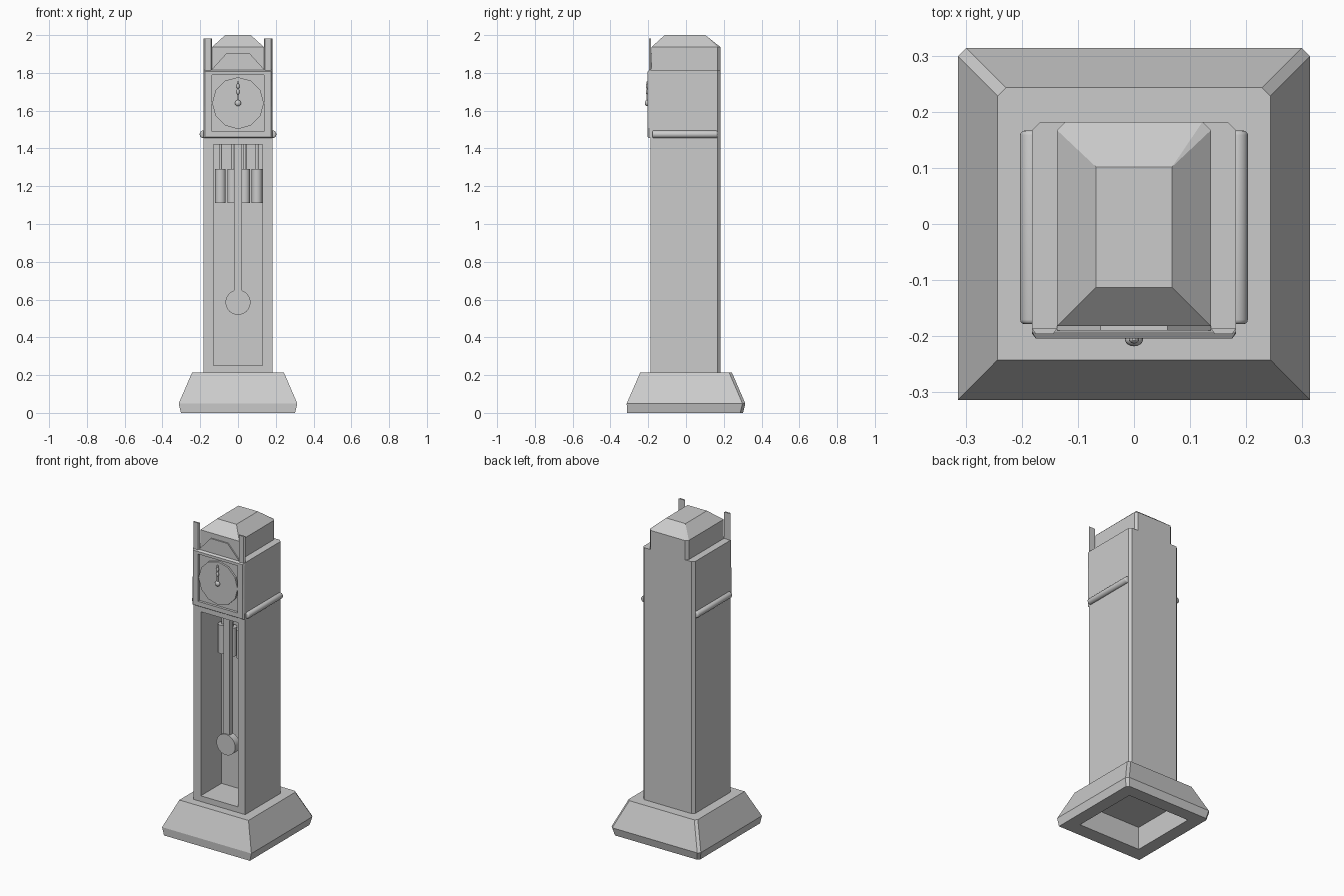
import bpy, bmesh
from math import pi
from mathutils import Matrix, Vector

cube = bpy.data.objects.get("Cube")
if cube:
    bpy.data.objects.remove(cube, do_unlink=True)

grey = bpy.data.materials.new("plain grey")
grey.use_nodes = True
grey.diffuse_color = (0.6, 0.6, 0.6, 1)
grey.node_tree.nodes["Principled BSDF"].inputs["Base Color"].default_value = (0.6, 0.6, 0.6, 1)


def finish(name, bm):
    bmesh.ops.recalc_face_normals(bm, faces=bm.faces)
    mesh = bpy.data.meshes.new(name)
    bm.to_mesh(mesh)
    bm.free()
    mesh.materials.append(grey)
    obj = bpy.data.objects.new(name, mesh)
    bpy.context.collection.objects.link(obj)
    return obj


def hull(name, points):
    bm = bmesh.new()
    for p in points:
        bm.verts.new(p)
    bmesh.ops.convex_hull(bm, input=bm.verts)
    bmesh.ops.dissolve_limit(bm, angle_limit=0.01, verts=bm.verts, edges=bm.edges)
    return finish(name, bm)


def section(z, half, front, back, cut=0.0):
    """Rectangle at height z with its two rear corners cut off."""
    return [p for s in (-1, 1) for p in ((s * half, front, z), (s * half, back - cut, z),
                                         (s * (half - cut), back, z))]


def box(name, x0, x1, y0, y1, z0, z1):
    return hull(name, [(x, y, z) for x in (x0, x1) for y in (y0, y1) for z in (z0, z1)])


def cylinder(name, centre, radius, length, axis="Z", sides=24, bevel=0.0, smooth=True):
    bm = bmesh.new()
    bmesh.ops.create_cone(bm, cap_ends=True, segments=sides, radius1=radius,
                          radius2=radius, depth=length)
    if bevel:
        rims = [e for e in bm.edges if abs(e.verts[0].co.z - e.verts[1].co.z) < 1e-4]
        bmesh.ops.bevel(bm, geom=rims, offset=bevel, segments=3, affect="EDGES", profile=0.5)
    if axis == "Y":
        bm.transform(Matrix.Rotation(pi / 2, 4, "X"))
    bm.transform(Matrix.Translation(Vector(centre)))
    obj = finish(name, bm)
    if smooth:
        shade(obj)
    return obj


def ball(name, centre, size):
    bm = bmesh.new()
    bmesh.ops.create_uvsphere(bm, u_segments=16, v_segments=10, radius=1)
    bm.transform(Matrix.Translation(Vector(centre)) @ Matrix.Diagonal((*size, 1)))
    shade(finish(name, bm))


def shade(obj):
    bpy.ops.object.select_all(action="DESELECT")
    obj.select_set(True)
    bpy.context.view_layer.objects.active = obj
    bpy.ops.object.shade_smooth_by_angle(angle=0.6)


def carve(obj, cutter):
    mod = obj.modifiers.new("recess", "BOOLEAN")
    mod.operation = "DIFFERENCE"
    mod.solver = "EXACT"
    mod.object = cutter
    bpy.context.view_layer.objects.active = obj
    bpy.ops.object.modifier_apply(modifier=mod.name)
    bpy.data.objects.remove(cutter, do_unlink=True)


# Flared plinth, hollow underneath
plinth = hull("plinth", section(0, 0.302, -0.312, 0.302, 0.015)
              + section(0.05, 0.314, -0.314, 0.314, 0.015)
              + section(0.214, 0.243, -0.242, 0.243, 0.015))
carve(plinth, box("plinth_cutter", -0.22, 0.22, -0.22, 0.22, -0.1, 0.145))

# Trunk with a deep open case
trunk = hull("trunk", section(0.21, 0.182, -0.188, 0.182, 0.015)
             + section(1.46, 0.182, -0.188, 0.182, 0.015))
carve(trunk, box("case_cutter", -0.13, 0.13, -0.3, 0.02, 0.25, 1.42))

# Hood with a bevelled front frame around the dial
hood = hull("hood", section(1.455, 0.182, -0.195, 0.182, 0.015)
            + section(1.815, 0.182, -0.192, 0.182, 0.015)
            + [(s * 0.175, -0.204, z) for s in (-1, 1) for z in (1.461, 1.807)])
carve(hood, box("dial_cutter", -0.138, 0.138, -0.3, -0.188, 1.49, 1.79))

# Head and hipped roof
hull("head", section(1.81, 0.137, -0.182, 0.182, 0.015)
     + section(1.937, 0.137, -0.182, 0.182, 0.015))
hull("roof", section(1.937, 0.137, -0.182, 0.182, 0.015)
     + section(2.0, 0.068, -0.113, 0.102))

# Raised pediment on the head
hull("pediment", [(s * x, y, z) for s in (-1, 1) for y in (-0.18, -0.19)
                  for x, z in ((0.137, 1.81), (0.137, 1.82), (0.06, 1.905))])

# Front corner posts and side rails
for side, s in (("left", 1), ("right", -1)):
    hull(side + "_post", [(s * x, y, z) for z in (1.81, 1.983)
                          for x, y in ((0.182, -0.186), (0.137, -0.186),
                                       (0.175, -0.196), (0.144, -0.196))])
    cylinder(side + "_rail", (s * 0.183, -0.006, 1.475), 0.02, 0.345, "Y", bevel=0.008)

# Twelve-sided dial, hub and ornamental hand
cylinder("dial", (0, -0.192, 1.64), 0.137, 0.016, "Y", sides=12, smooth=False)
ball("hub", (0, -0.206, 1.64), (0.016, 0.012, 0.016))
box("hand", -0.004, 0.004, -0.208, -0.198, 1.64, 1.755)
ball("hand_lower_bead", (0, -0.206, 1.70), (0.009, 0.007, 0.014))
ball("hand_upper_bead", (0, -0.206, 1.73), (0.009, 0.007, 0.014))

# Pendulum
box("pendulum_rod", -0.021, 0.021, -0.115, -0.08, 0.63, 1.425)
cylinder("pendulum_bob", (0, -0.1, 0.585), 0.066, 0.045, "Y", sides=32).scale.y = 1

# Four hanging weights
for i in range(4):
    x = -0.093 + 0.0645 * i
    cylinder(f"weight_{i + 1}", (x, -0.018, 1.20), 0.028, 0.18)
    cylinder(f"weight_cord_{i + 1}", (x, -0.018, 1.355), 0.008, 0.14, sides=12)
